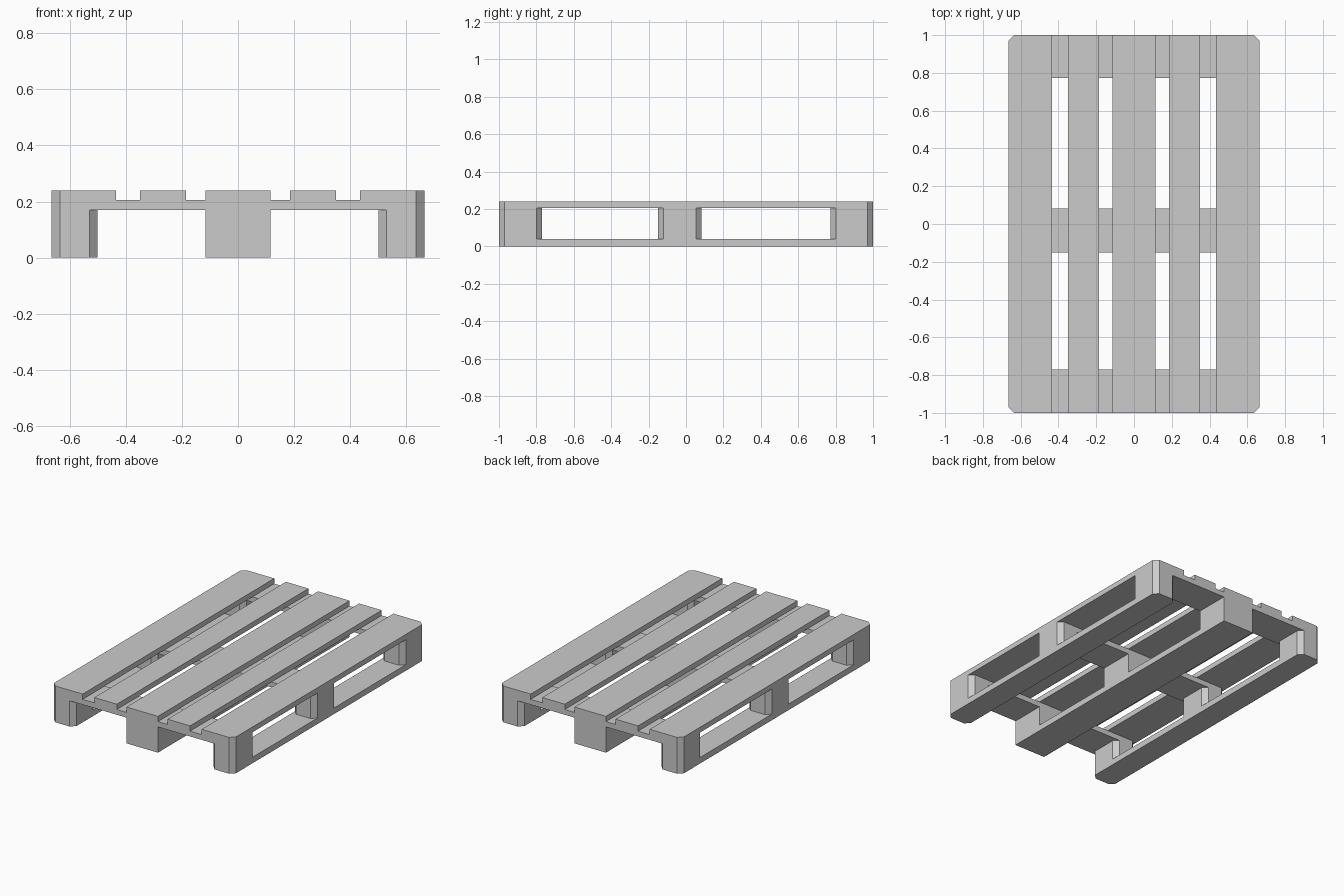
import bpy
import bmesh

if "Cube" in bpy.data.objects:
    bpy.data.objects.remove(bpy.data.objects["Cube"], do_unlink=True)

# Single plain grey
grey = bpy.data.materials.new("plain_grey")
grey.use_nodes = True
colour = (0.6, 0.6, 0.6, 1)
grey.diffuse_color = colour
grey.node_tree.nodes["Principled BSDF"].inputs["Base Color"].default_value = colour

CUT = 0.03                      # corner chamfer
HALF_W, HALF_L = 0.665, 1.0
# Heights of the layers
BASE, BLOCK, CROSS, TOP = 0.04, 0.17, 0.205, 0.24


def plank(name, x, y, z, chamfer=lambda cx, cy: False):
    """Box between the given ranges; chamfer(x, y) picks the vertical corners to cut."""
    bm = bmesh.new()
    outline = []
    corners = [(x[0], y[0]), (x[1], y[0]), (x[1], y[1]), (x[0], y[1])]
    for i, (cx, cy) in enumerate(corners):
        if chamfer(cx, cy):
            sx = CUT if cx == x[0] else -CUT
            sy = CUT if cy == y[0] else -CUT
            pair = [(cx, cy + sy), (cx + sx, cy)]
            outline += pair if i % 2 == 0 else pair[::-1]
        else:
            outline.append((cx, cy))
    face = bm.faces.new([bm.verts.new((px, py, z[0])) for px, py in outline])
    up = bmesh.ops.extrude_face_region(bm, geom=[face])["geom"]
    bmesh.ops.translate(bm, vec=(0, 0, z[1] - z[0]),
                        verts=[v for v in up if isinstance(v, bmesh.types.BMVert)])
    bmesh.ops.recalc_face_normals(bm, faces=bm.faces)
    mesh = bpy.data.meshes.new(name)
    bm.to_mesh(mesh)
    bm.free()
    mesh.materials.append(grey)
    obj = bpy.data.objects.new(name, mesh)
    bpy.context.collection.objects.link(obj)
    return obj


def every(cx, cy):
    return True


def outer(cx, cy):
    return abs(cx) == HALF_W


# Top deck boards, running front to back
length = (-HALF_L, HALF_L)
decks = {"right_outer": (-HALF_W, -0.435), "right_inner": (-0.35, -0.185),
         "centre": (-0.115, 0.115),
         "left_inner": (0.185, 0.35), "left_outer": (0.435, HALF_W)}
for side, span in decks.items():
    plank(side + "_deck_board", span, length, (CROSS, TOP), outer)

# Bottom runners: the outer pair have cut corners
runners = {"right": (-HALF_W, -0.5), "centre": (-0.115, 0.115), "left": (0.5, HALF_W)}
for side, span in runners.items():
    plank(side + "_runner", span, length, (0, BASE),
          every if side != "centre" else lambda cx, cy: False)

# Cross boards and the spacer blocks below them
rows = {"front": (-HALF_L, -0.77), "middle": (-0.15, 0.083), "back": (0.772, HALF_L)}
for row, depth in rows.items():
    plank(row + "_cross_board", (-HALF_W, HALF_W), depth, (BLOCK, CROSS), outer)
    for side, span in runners.items():
        plank(f"{row}_{side}_block", span, depth, (BASE, BLOCK),
              every if side != "centre" else lambda cx, cy: False)
